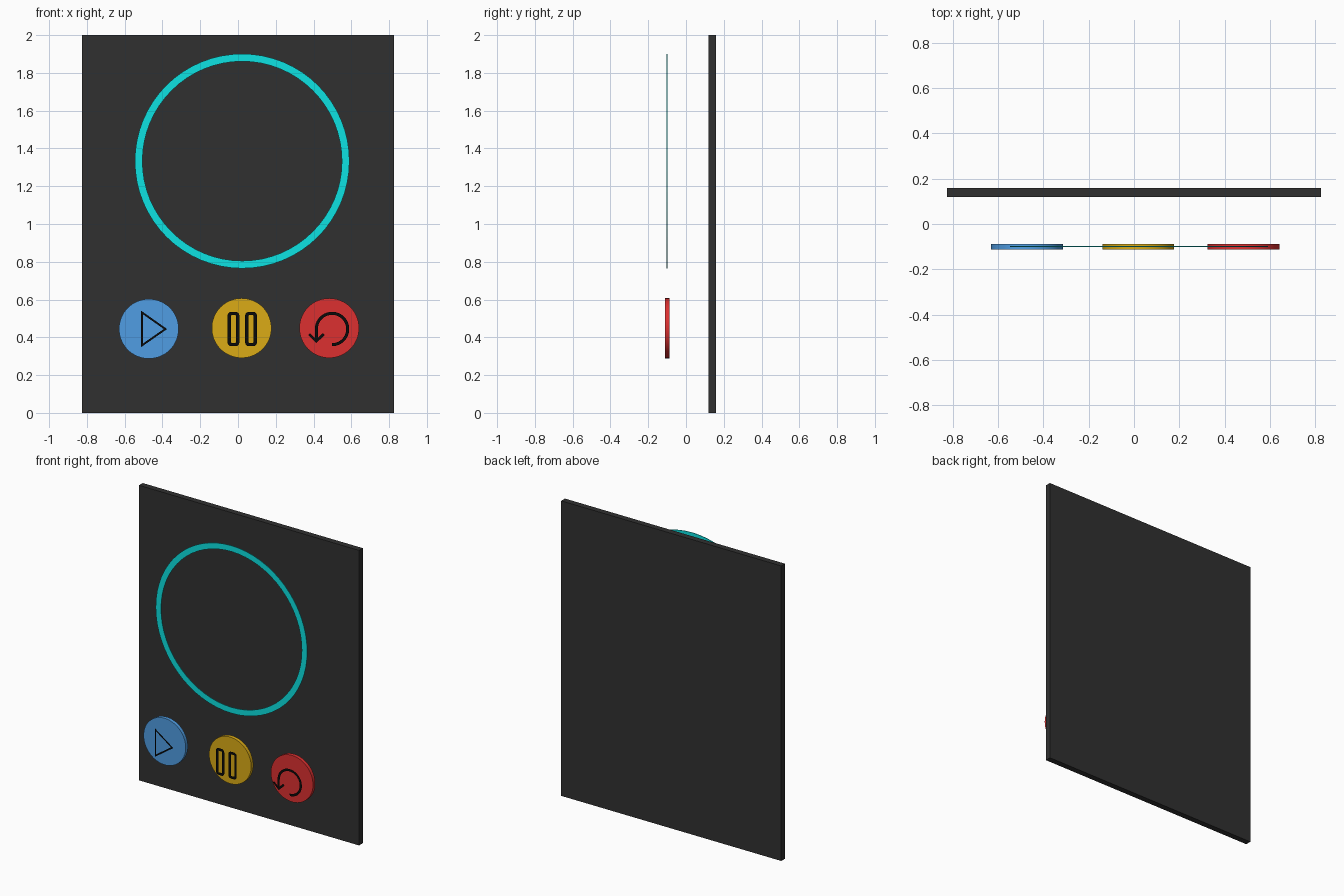
import bpy, bmesh
from math import sin, cos, pi, radians
from mathutils import Vector

if "Cube" in bpy.data.objects:
    bpy.data.objects.remove(bpy.data.objects["Cube"])

ICON_Y = -0.157


def material(name, rgb):
    m = bpy.data.materials.new(name)
    m.diffuse_color = (*rgb, 1)
    m.use_nodes = True
    m.node_tree.nodes["Principled BSDF"].inputs["Base Color"].default_value = m.diffuse_color
    return m


DARK = material("charcoal", (0.03, 0.03, 0.03))
BLACK = material("black", (0.003, 0.003, 0.003))
CYAN = material("cyan", (0.004, 0.76, 0.76))
BLUE = material("blue", (0.08, 0.34, 0.77))
YELLOW = material("yellow", (0.71, 0.41, 0.008))
RED = material("red", (0.72, 0.03, 0.03))


def finish(bm, name, mat):
    me = bpy.data.meshes.new(name)
    bm.to_mesh(me)
    bm.free()
    me.materials.append(mat)
    ob = bpy.data.objects.new(name, me)
    bpy.context.collection.objects.link(ob)
    return ob


def arc(cx, cz, r, a0, a1, n):
    return [(cx + r * cos(radians(a0 + (a1 - a0) * i / n)),
             cz + r * sin(radians(a0 + (a1 - a0) * i / n))) for i in range(n + 1)]


def stroke(bm, pts, width, closed=False, y=ICON_Y):
    """Flat mitred ribbon along an xz path."""
    p = [Vector(q) for q in pts]
    n = len(p)
    rows = []
    for i in range(n):
        a = p[i] - p[i - 1] if closed or i > 0 else p[1] - p[0]
        b = p[(i + 1) % n] - p[i] if closed or i < n - 1 else a
        na = Vector((-a.y, a.x)).normalized()
        nb = Vector((-b.y, b.x)).normalized()
        m = (na + nb).normalized()
        m *= width / 2 / m.dot(na)
        rows.append([bm.verts.new((q.x, y, q.y)) for q in (p[i] - m, p[i] + m)])
    for i in range(n if closed else n - 1):
        (a, b), (c, d) = rows[i], rows[(i + 1) % n]
        bm.faces.new((a, c, d, b))


def button(name, x, z, mat):
    bpy.ops.mesh.primitive_cylinder_add(vertices=64, radius=0.158, depth=0.024,
                                        location=(x, -0.1, z), rotation=(pi / 2, 0, 0))
    ob = bpy.context.object
    ob.name = name
    ob.data.materials.append(mat)
    bpy.ops.object.shade_smooth_by_angle()


# back panel
bpy.ops.mesh.primitive_cube_add(size=1, location=(0, 0.138, 1))
panel = bpy.context.object
panel.name = "back_panel"
panel.scale = (1.65, 0.04, 2)
panel.data.materials.append(DARK)

# dial ring, a thin flat band
bm = bmesh.new()
stroke(bm, arc(0.022, 1.333, 0.548, 0, 360, 64)[:-1], 0.04, True, -0.1)
ring = finish(bm, "dial_ring", CYAN)
mod = ring.modifiers.new("thickness", 'SOLIDIFY')
mod.thickness = 0.004
mod.offset = 0

# three round buttons
button("play_button", -0.472, 0.445, BLUE)
button("pause_button", 0.019, 0.449, YELLOW)
button("reset_button", 0.483, 0.449, RED)

# play icon: outlined triangle
bm = bmesh.new()
stroke(bm, [(-0.509, 0.357), (-0.384, 0.444), (-0.509, 0.532)], 0.01, True)
finish(bm, "play_icon", BLACK)

# pause icon: two outlined bars with rounded corners
bm = bmesh.new()
for cx in (-0.024, 0.069):
    path = []
    for sx, sz, a in ((1, 1, 0), (-1, 1, 90), (-1, -1, 180), (1, -1, 270)):
        path += arc(cx + sx * 0.011, 0.444 + sz * 0.071, 0.011, a, a + 90, 4)
    stroke(bm, path, 0.018, True)
finish(bm, "pause_icon", BLACK)

# reset icon: open circle ending in a downward arrow
bm = bmesh.new()
stroke(bm, arc(0.498, 0.444, 0.083, -90, 180, 40) + [(0.415, 0.385)], 0.016)
stroke(bm, [(0.376, 0.417), (0.415, 0.38), (0.454, 0.417)], 0.014)
finish(bm, "reset_icon", BLACK)
